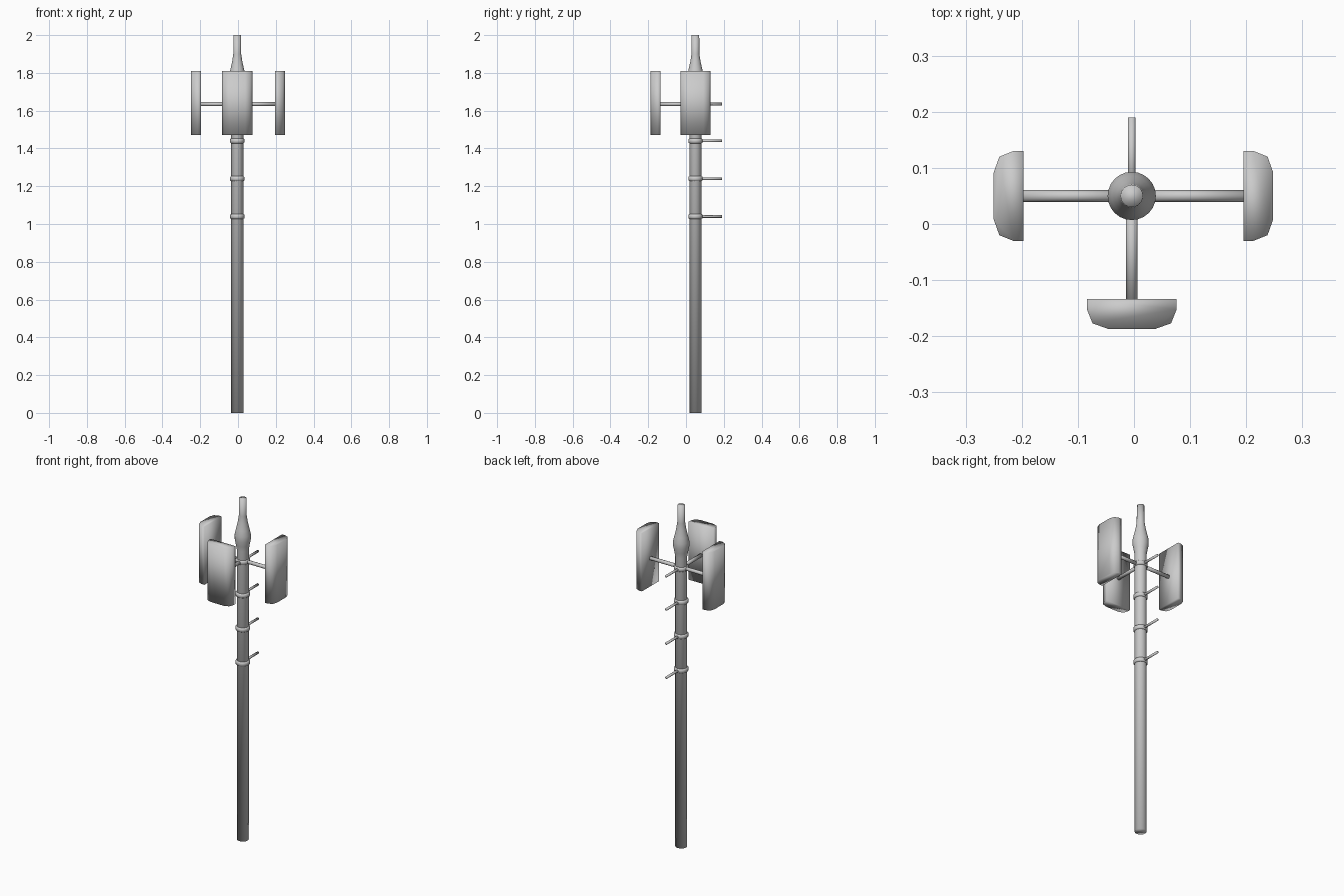
import bpy, bmesh, math
from mathutils import Matrix, Vector

if "Cube" in bpy.data.objects:
    bpy.data.objects.remove(bpy.data.objects["Cube"], do_unlink=True)

CX, CY = -0.004, 0.05   # mast axis
ARM_Z = 1.635

grey = bpy.data.materials.new("light_grey")
grey.use_nodes = True
colour = (0.6, 0.6, 0.6, 1)
grey.diffuse_color = colour
grey.node_tree.nodes["Principled BSDF"].inputs["Base Color"].default_value = colour


def finish(name, bm, matrix=Matrix()):
    bmesh.ops.recalc_face_normals(bm, faces=bm.faces)
    for f in bm.faces:
        f.smooth = True
    mesh = bpy.data.meshes.new(name)
    bm.to_mesh(mesh)
    bm.free()
    mesh.materials.append(grey)
    ob = bpy.data.objects.new(name, mesh)
    ob.matrix_world = matrix
    bpy.context.collection.objects.link(ob)


def loft(name, loops, matrix=Matrix()):
    """Skin a stack of closed loops and cap both ends."""
    bm = bmesh.new()
    rows = [[bm.verts.new(p) for p in loop] for loop in loops]
    n = len(rows[0])
    for a, b in zip(rows, rows[1:]):
        for i in range(n):
            j = (i + 1) % n
            bm.faces.new((a[i], a[j], b[j], b[i]))
    bm.faces.new(rows[0][::-1])
    bm.faces.new(rows[-1])
    finish(name, bm, matrix)


def turned(name, profile, matrix, sides=24):
    """Revolve (radius, height) pairs around the local z axis."""
    angles = [2 * math.pi * i / sides for i in range(sides)]
    loft(name, [[(r * math.cos(a), r * math.sin(a), z) for a in angles]
                for r, z in profile], matrix)


def rod(name, radius, start, end, sides=12):
    start, end = Vector(start), Vector(end)
    d = end - start
    turn = d.to_track_quat('Z', 'Y').to_matrix().to_4x4()
    turned(name, [(radius, 0), (radius, d.length)],
           Matrix.Translation(start) @ turn, sides)


# Mast with swollen neck and slim tip
axis = Matrix.Translation((CX, CY, 0))
turned("mast", [(0.032, 0), (0.032, 1.7), (0.037, 1.73), (0.043, 1.76), (0.043, 1.79),
                (0.036, 1.82), (0.027, 1.86), (0.021, 1.9), (0.02, 2.0)], axis)

# Clamp rings, each with a step peg at the back
for i, z in enumerate((1.04, 1.24, 1.44, ARM_Z)):
    turned(f"clamp_ring_{i + 1}",
           [(0.032, -0.013), (0.038, -0.009), (0.038, 0.009), (0.032, 0.013)],
           axis @ Matrix.Translation((0, 0, z)))
    rod(f"step_peg_{i + 1}", 0.007, (CX, CY, z), (CX, 0.19, z))

# Three arms, each carrying an antenna panel; local -y points outwards
half = [(0.08, 0), (0.08, -0.018), (0.07, -0.043), (0.042, -0.053)]
section = half + [(-x, y) for x, y in reversed(half)]
for side, angle, reach in (("front", 0, 0.184), ("left", 90, 0.199), ("right", -90, 0.193)):
    place = (Matrix.Translation((CX, CY, 0))
             @ Matrix.Rotation(math.radians(angle), 4, 'Z'))
    out = place @ Vector((0, -reach - 0.005, ARM_Z))
    rod(f"{side}_arm", 0.0105, (CX, CY, ARM_Z), out)
    loft(f"{side}_panel", [[(x, y, z) for x, y in section] for z in (1.47, 1.81)],
         place @ Matrix.Translation((0, -reach, 0)))
